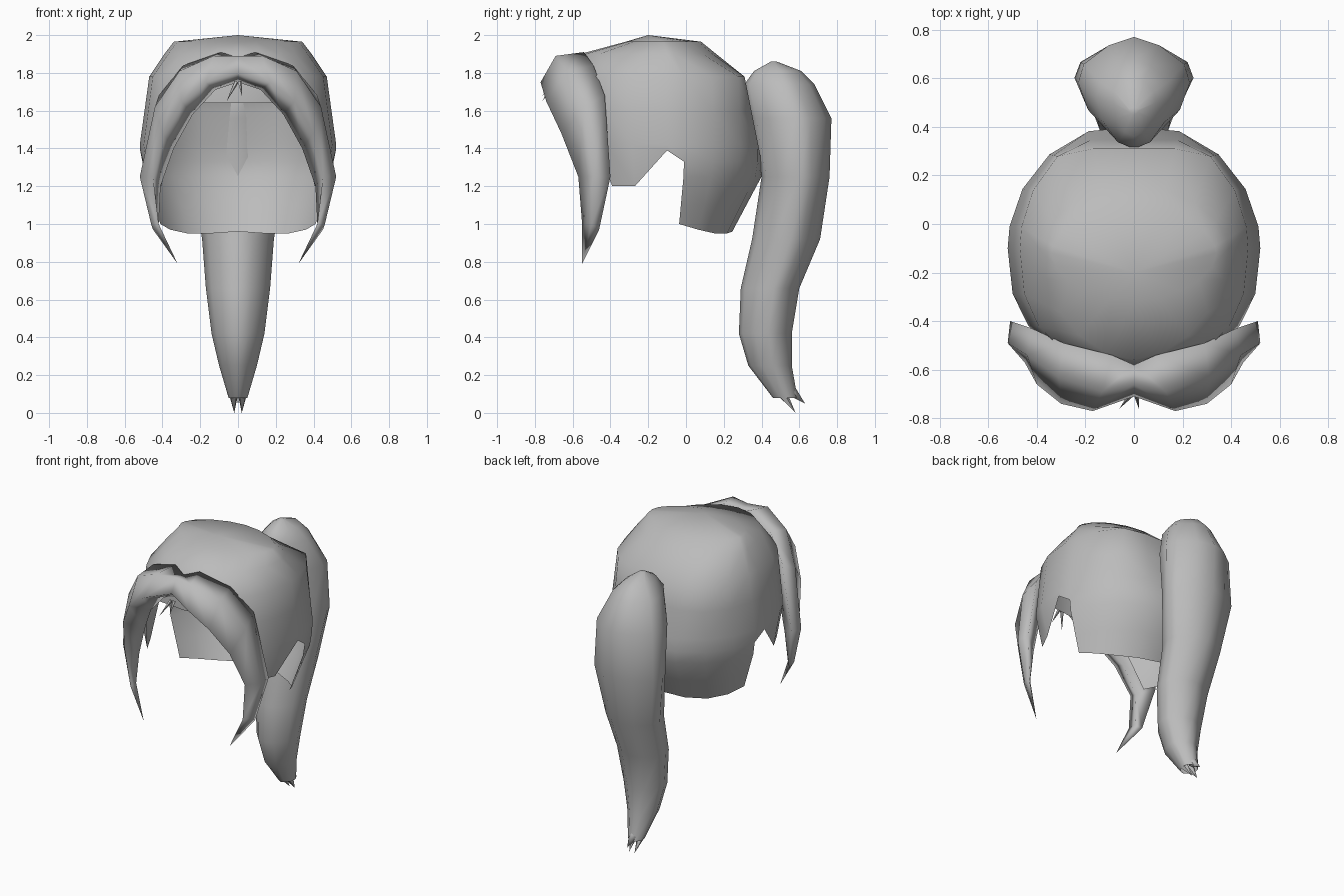
import bpy, bmesh, math
from mathutils import Vector

old = bpy.data.objects.get("Cube")
if old:
    bpy.data.objects.remove(old)

hair = bpy.data.materials.new("hair grey")
hair.use_nodes = True
hair.diffuse_color = (0.5, 0.5, 0.5, 1)
hair.node_tree.nodes["Principled BSDF"].inputs["Base Color"].default_value = hair.diffuse_color


def finish(name, bm, angle=70):
    """Weld, orient and shade a mesh, then link it as a named object."""
    bmesh.ops.remove_doubles(bm, verts=bm.verts, dist=0.001)
    bmesh.ops.recalc_face_normals(bm, faces=bm.faces)
    mesh = bpy.data.meshes.new(name)
    bm.to_mesh(mesh)
    bm.free()
    mesh.materials.append(hair)
    obj = bpy.data.objects.new(name, mesh)
    bpy.context.collection.objects.link(obj)
    bpy.ops.object.select_all(action="DESELECT")
    obj.select_set(True)
    bpy.context.view_layer.objects.active = obj
    bpy.ops.object.shade_smooth_by_angle(angle=math.radians(angle))


def mirror_half(bm):
    """Copy the left half across x = 0."""
    copy = bmesh.ops.duplicate(bm, geom=bm.verts[:] + bm.edges[:] + bm.faces[:])
    for v in copy["geom"]:
        if isinstance(v, bmesh.types.BMVert):
            v.co.x = -v.co.x
    bmesh.ops.reverse_faces(bm, faces=[f for f in copy["geom"] if isinstance(f, bmesh.types.BMFace)])


def skin(bm, rows, closed):
    """Bridge neighbouring rows of points with quads."""
    grid = [[bm.verts.new(p) for p in row] for row in rows]
    for a, b in zip(grid, grid[1:]):
        n = len(a)
        for i in range(n if closed else n - 1):
            j = (i + 1) % n
            corners = [a[i], a[j], b[j], b[i]]
            points = []
            for v in corners:
                if all((v.co - u.co).length > 0.001 for u in points):
                    points.append(v)
            if len(points) > 2:
                bm.faces.new(points)
    return grid


# Cap: rings of (height, half width, front y, back y)
RINGS = [(2.0, 0, -0.2, -0.2), (1.965, 0.34, -0.32, 0.08), (1.9, 0.39, -0.56, 0.16),
         (1.78, 0.47, -0.58, 0.41), (1.42, 0.52, -0.58, 0.42), (1.27, 0.51, -0.57, 0.41),
         (0.95, 0.4, -0.42, 0.24)]


def cap_point(degrees, z):
    for top, low in zip(RINGS, RINGS[1:]):
        if z >= low[0]:
            break
    t = (top[0] - z) / (top[0] - low[0])
    width, front, back = (p + (q - p) * t for p, q in zip(top[1:], low[1:]))
    s, c = math.sin(math.radians(degrees)), math.cos(math.radians(degrees))
    centre = -0.1 if z < 1.95 else (front + back) / 2
    reach, power = (front, 0.8) if c > 0 else (back, 1)
    if z > 1.85:
        power = 1.1
    y = centre + (reach - centre) * abs(c) ** power
    # The nape is flattened where the ponytail is tied
    return Vector((width * max(s, 0) ** power, min(y, 0.31 + 0.2 * (1.78 - z)), z))


# Columns of (direction from the front, hem height)
FRONT = [(0, 1.64), (19, 1.64), (37, 1.52), (53, 1.2), (72, 1.2), (90, 1.39), (100, 1.33)]
BACK = [(100, 1.0), (118, 0.97), (138, 0.95), (159, 0.95), (180, 0.96)]
UPPER = (2, 1.965, 1.9, 1.78, 1.6, 1.42)

bm = bmesh.new()
skin(bm, [[cap_point(a, max(z, hem)) for z in UPPER] + [cap_point(a, hem)]
          for a, hem in FRONT], False)
skin(bm, [[cap_point(a, z) for z in UPPER + (1.33, 1.25, 1.1, hem)]
          for a, hem in BACK], False)
mirror_half(bm)
finish("hair_cap", bm)

# Fringe: sections of back edge, crest, front edge and inner edge
SECTIONS = [
    [(0, -0.58, 1.88), (0, -0.66, 1.89), (0, -0.71, 1.8), (0, -0.62, 1.75)],
    [(0.09, -0.54, 1.91), (0.13, -0.69, 1.89), (0.17, -0.77, 1.75), (0.12, -0.62, 1.71)],
    [(0.29, -0.49, 1.84), (0.31, -0.63, 1.81), (0.3, -0.74, 1.65), (0.24, -0.59, 1.58)],
    [(0.42, -0.43, 1.68), (0.44, -0.54, 1.62), (0.4, -0.66, 1.48), (0.34, -0.51, 1.4)],
    [(0.51, -0.4, 1.25), (0.52, -0.49, 1.25), (0.45, -0.57, 1.25), (0.41, -0.47, 1.2)],
    [(0.45, -0.46, 0.97), (0.46, -0.5, 1), (0.42, -0.55, 1), (0.42, -0.49, 1)],
    [(0.32, -0.55, 0.79)] * 4,
]
bm = bmesh.new()
skin(bm, [[Vector(p) for p in s] for s in SECTIONS], True)
mirror_half(bm)
finish("fringe", bm, 150)

# Ponytail: egg-shaped rings of (height, front y, back y, half width)
TAIL = [(1.86, 0.45, 0.48, 0.02), (1.81, 0.36, 0.61, 0.09), (1.74, 0.31, 0.68, 0.155),
        (1.56, 0.34, 0.77, 0.23), (1.25, 0.4, 0.76, 0.245), (0.92, 0.35, 0.71, 0.19),
        (0.66, 0.29, 0.6, 0.17), (0.42, 0.28, 0.56, 0.14), (0.25, 0.33, 0.56, 0.1),
        (0.08, 0.46, 0.59, 0.05)]
EGG = [(0, 1), (0.45, 0.92), (0.9, 0.74), (1, 0.56), (0.82, 0.3), (0.42, 0.07), (0, 0)]
outline = EGG + [(-x, y) for x, y in EGG[-2:0:-1]]

bm = bmesh.new()
rings = [[Vector((x * w, f + (b - f) * y, z)) for x, y in outline] for z, f, b, w in TAIL]
grid = skin(bm, rings, True)
bm.faces.new(grid[0])
finish("ponytail", bm)


def strand(name, root, tip, radius):
    """Thin pointed wisp from root to tip."""
    root, tip = Vector(root), Vector(tip)
    axis = tip - root
    bm = bmesh.new()
    bmesh.ops.create_cone(bm, segments=5, radius1=radius, radius2=0, depth=axis.length)
    turn = axis.to_track_quat("Z", "Y")
    for v in bm.verts:
        v.co = turn @ v.co + (root + tip) / 2
    finish(name, bm)


# Split ends below the ponytail
for side, label in ((-1, "right"), (1, "left")):
    strand("tail_tip_" + label, (side * 0.024, 0.51, 0.1), (side * 0.02, 0.58, 0), 0.027)
strand("tail_tip_back", (0, 0.56, 0.11), (0, 0.63, 0.05), 0.03)

# Small wisps under the middle of the fringe
strand("wisp_right", (-0.01, -0.7, 1.75), (-0.06, -0.76, 1.65), 0.012)
strand("wisp_left", (0.01, -0.7, 1.75), (0.02, -0.76, 1.68), 0.012)
